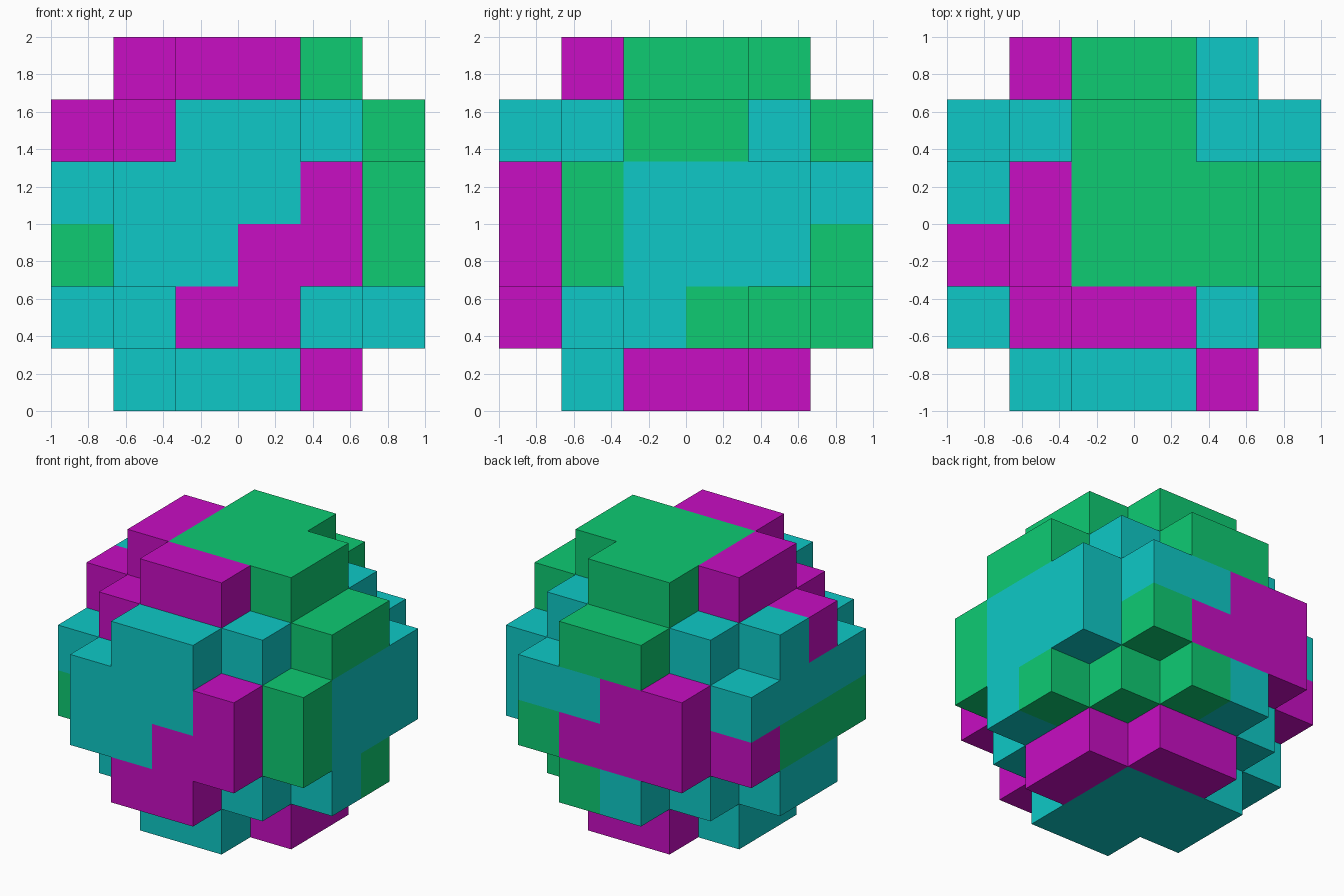
import bpy, bmesh
from mathutils import Vector

if "Cube" in bpy.data.objects:
    bpy.data.objects.remove(bpy.data.objects["Cube"])

N = 6             # blocks across the ball
S = 2.0 / N       # block size

def material(name, rgb):
    m = bpy.data.materials.new(name)
    m.diffuse_color = (*rgb, 1.0)
    m.use_nodes = True
    m.node_tree.nodes["Principled BSDF"].inputs["Base Color"].default_value = m.diffuse_color
    return m

MATS = {
    "cyan": material("cyan", (0.0044, 0.584, 0.571)),
    "magenta": material("magenta", (0.578, 0.0044, 0.546)),
    "green": material("green", (0.0044, 0.597, 0.171)),
}

# Coloured patches as block ranges: (x0, x1, y0, y1, z0, z1); the rest is cyan
PATCHES = {
    "magenta": [
        (0, 1, 2, 2, 4, 5), (1, 1, 3, 3, 5, 5), (1, 3, 1, 1, 4, 5),   # top rim
        (4, 4, 0, 0, 2, 3), (3, 4, 0, 0, 1, 2), (2, 3, 0, 0, 1, 1),   # front
        (2, 4, 4, 4, 0, 0), (4, 4, 2, 4, 0, 0),                       # bottom
        (1, 2, 5, 5, 2, 3), (0, 3, 4, 5, 2, 2),                       # back
    ],
    "green": [
        (2, 5, 2, 3, 4, 5), (2, 3, 4, 5, 4, 5),                       # top
        (5, 5, 1, 1, 2, 3),                                           # right
        (3, 5, 3, 5, 1, 1), (4, 4, 5, 5, 2, 2),                       # back right
        (0, 0, 1, 3, 2, 2),                                           # left
    ],
}

def inside(c):
    """Is this block part of the stepped ball?"""
    return sum((v - (N - 1) / 2) ** 2 for v in c) < 9.5

def colour(c):
    for name, boxes in PATCHES.items():
        for b in boxes:
            if all(b[2 * a] <= c[a] <= b[2 * a + 1] for a in range(3)):
                return name
    return "cyan"

def add_outer_faces(bm, c):
    """Add only the faces of a block that lie on the outside of the ball."""
    centre = Vector(((c[0] - 2.5) * S, (c[1] - 2.5) * S, (c[2] + 0.5) * S))
    for axis in range(3):
        for sign in (-1, 1):
            n = list(c)
            n[axis] += sign
            if inside(n):
                continue
            out, u, v = Vector(), Vector(), Vector()
            out[axis] = sign * S / 2
            u[(axis + 1) % 3] = S / 2
            v[(axis + 2) % 3] = sign * S / 2
            corners = (-u - v, u - v, u + v, v - u)
            bm.faces.new([bm.verts.new(centre + out + k) for k in corners])

# One shell of blocks per colour
cells = [(i, j, k) for i in range(N) for j in range(N) for k in range(N)
         if inside((i, j, k))]
for name, mat in MATS.items():
    bm = bmesh.new()
    for c in cells:
        if colour(c) == name:
            add_outer_faces(bm, c)
    bmesh.ops.remove_doubles(bm, verts=bm.verts, dist=1e-4)
    mesh = bpy.data.meshes.new(name + "_blocks")
    bm.to_mesh(mesh)
    bm.free()
    mesh.materials.append(mat)
    bpy.context.collection.objects.link(
        bpy.data.objects.new(name + "_blocks", mesh))
